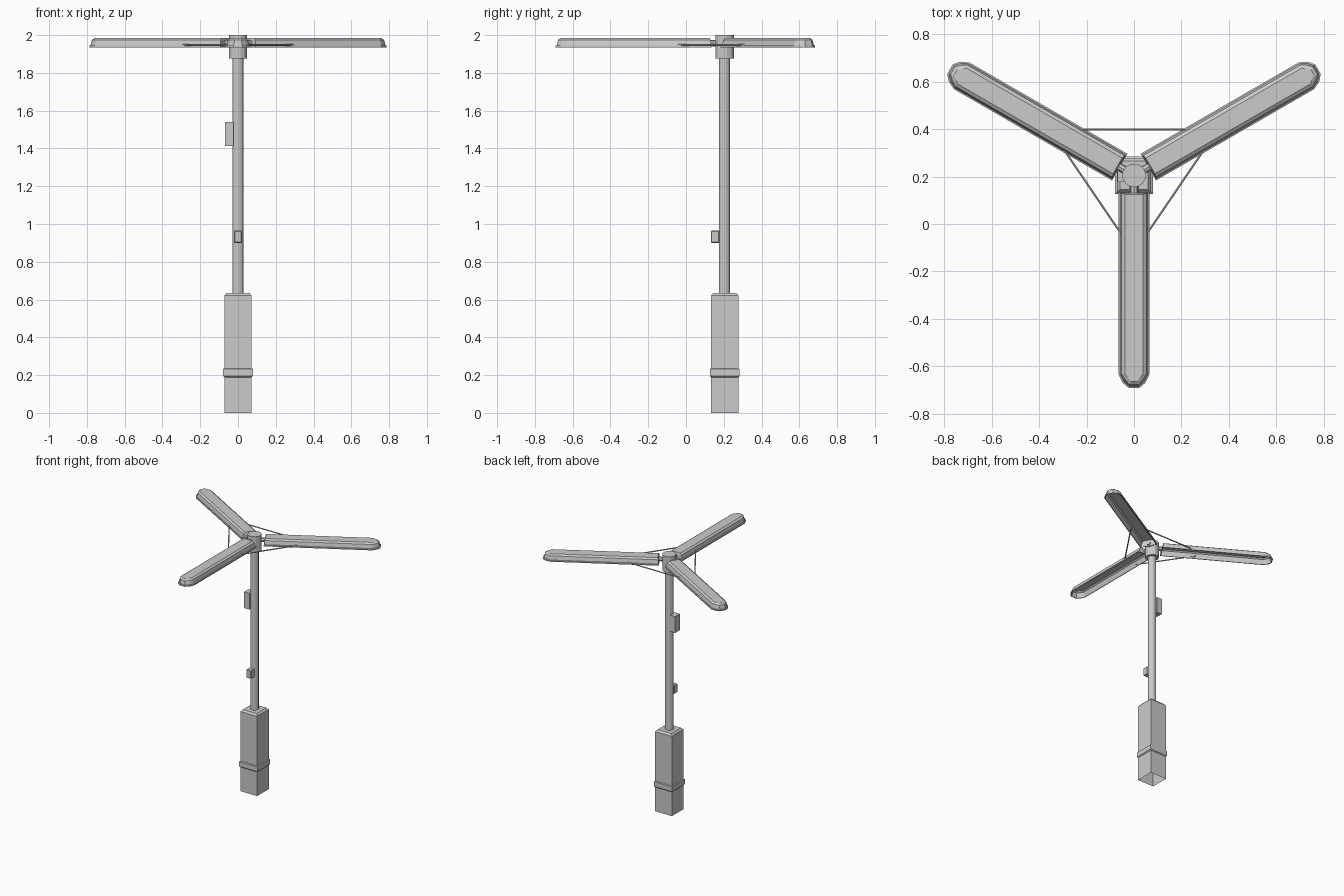
import bpy, bmesh, math
from mathutils import Vector

if "Cube" in bpy.data.objects:
    bpy.data.objects.remove(bpy.data.objects["Cube"])

CY = 0.205   # y of the pole axis


def finish(name, bm):
    bmesh.ops.recalc_face_normals(bm, faces=bm.faces)
    me = bpy.data.meshes.new(name)
    bm.to_mesh(me)
    bm.free()
    ob = bpy.data.objects.new(name, me)
    bpy.context.collection.objects.link(ob)
    return ob


def loft(name, rings, cap_first=True, cap_last=True):
    bm = bmesh.new()
    vs = [[bm.verts.new(p) for p in r] for r in rings]
    for a, b in zip(vs, vs[1:]):
        n = len(a)
        for i in range(n):
            j = (i + 1) % n
            bm.faces.new((a[i], a[j], b[j], b[i]))
    if cap_first:
        bm.faces.new(vs[0][::-1])
    if cap_last:
        bm.faces.new(vs[-1])
    return finish(name, bm)


def square(h, z):
    return [(sx * h, CY + sy * h, z) for sx, sy in ((-1, -1), (1, -1), (1, 1), (-1, 1))]


def circle(r, z, n):
    return [(r * math.cos((i + .5) * math.tau / n), CY + r * math.sin((i + .5) * math.tau / n), z)
            for i in range(n)]


def box(name, lo, hi, bevel=0.0):
    bm = bmesh.new()
    bmesh.ops.create_cube(bm, size=1)
    for v in bm.verts:
        v.co = [(a + b) / 2 + c * (b - a) for a, b, c in zip(lo, hi, v.co)]
    if bevel:
        bmesh.ops.bevel(bm, geom=bm.edges[:], offset=bevel, segments=1, affect='EDGES')
    return finish(name, bm)


def rod(name, p, q, r, n=6):
    p, q = Vector(p), Vector(q)
    bm = bmesh.new()
    bmesh.ops.create_cone(bm, cap_ends=True, segments=n, radius1=r, radius2=r, depth=(q - p).length)
    ob = finish(name, bm)
    ob.location = (p + q) / 2
    ob.rotation_euler = (q - p).to_track_quat('Z', 'Y').to_euler()
    return ob


# Square pedestal, open underneath, with chamfered top and a collar
loft("pedestal", [square(0.072, 0), square(0.072, 0.622), square(0.06, 0.636)], cap_first=False)
loft("pedestal_collar", [square(0.072, 0.188), square(0.079, 0.195),
                         square(0.079, 0.232), square(0.072, 0.236)], False, False)

# Pole and hub
loft("pole", [circle(0.03, 0.63, 12), circle(0.03, 1.9, 12)])
loft("hub", [circle(0.05, 1.875, 12), circle(0.05, 2.0, 12)])

# Boxes fixed to the pole
box("side_panel", (-0.07, CY - 0.028, 1.413), (-0.024, CY + 0.028, 1.54))
box("front_box", (-0.021, 0.132, 0.9), (0.021, 0.177, 0.965), 0.004)


# Lamp shade arms: rounded tip, tapered shell, hollow below
def shade_ring(angle, inset, z, inner):
    w, tip = 0.065 - inset, 0.895 - inset
    half = [(0.07 + inner, w), (0.838, w), (tip - 0.021, w * 0.74), (tip, w * 0.36)]
    pts = half + [(r, -s) for r, s in reversed(half)]
    c, s_ = math.cos(angle), math.sin(angle)
    return [(r * c - s * s_, CY + r * s_ + s * c, z) for r, s in pts]


for name, deg in (("front", 270), ("right", 30), ("left", 150)):
    a = math.radians(deg)
    prof = [(0.0, 1.935, 0), (0.0, 1.944, 0), (0.006, 1.946, 0.003), (0.013, 1.975, 0.005),
            (0.027, 1.985, 0.01), ]
    inside = [(0.028, 1.979, 0.014), (0.017, 1.971, 0.01), (0.005, 1.935, 0.005)]
    # outer shell down the outside, inner shell up the inside
    rings = [shade_ring(a, *p) for p in reversed(prof)]
    rings += [shade_ring(a, *p) for p in reversed(inside)]
    loft(name + "_lamp_arm", rings)
    d = Vector((math.cos(a), math.sin(a), 0))
    o = Vector((0, CY, 1.958))
    rod(name + "_arm_bracket", o + d * 0.04, o + d * 0.085, 0.017, 8)

# Thin bracing rods between the arms
Z = 1.948
rod("back_brace", (-0.23, 0.398, Z), (0.23, 0.398, Z), 0.005)
for name, s in (("right", 1), ("left", -1)):
    rod(name + "_brace", (s * 0.31, 0.335, Z), (s * 0.055, -0.04, Z), 0.005)
